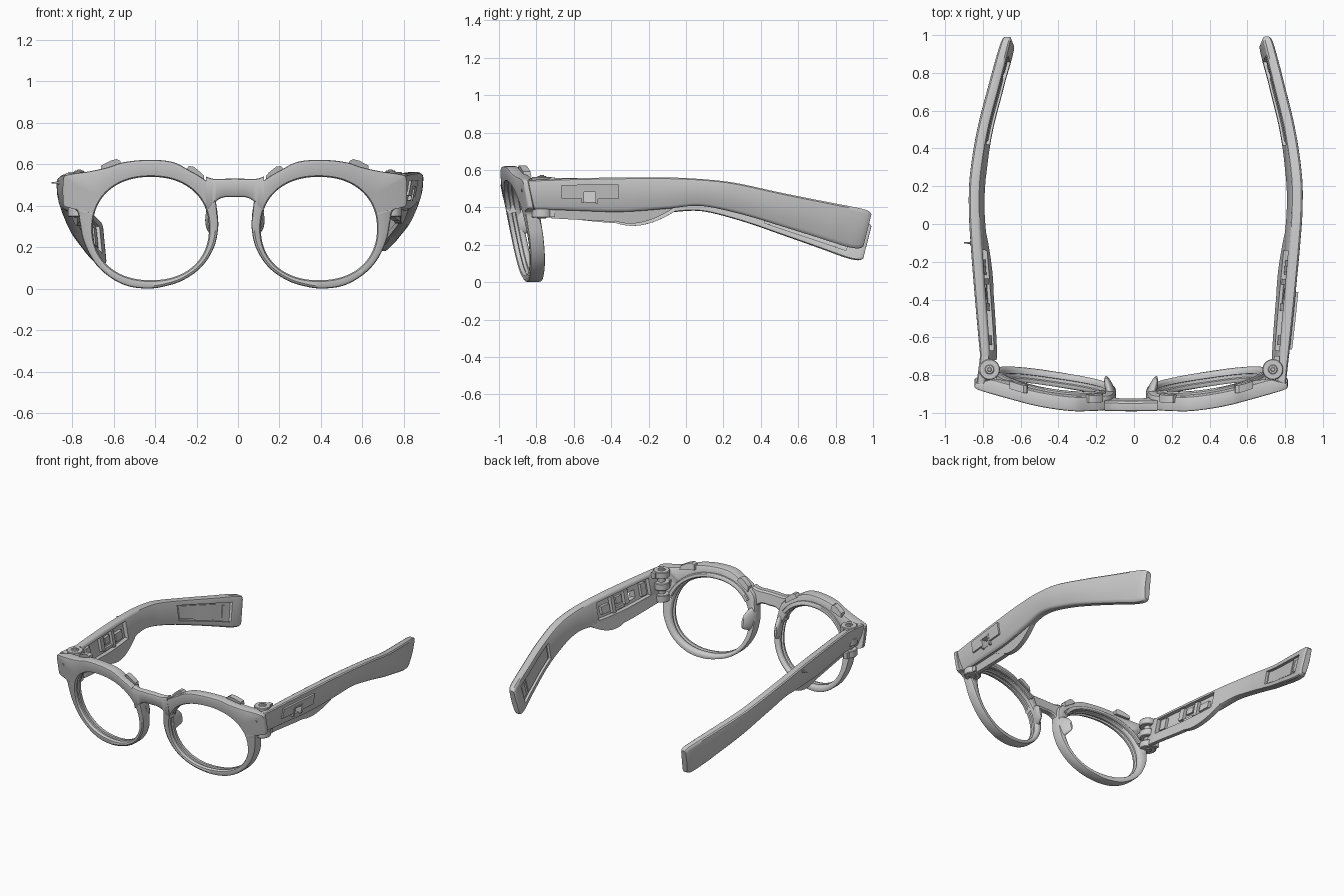
import bpy, bmesh
from math import sin, cos, pi, atan2
from mathutils import Vector

if "Cube" in bpy.data.objects:
    bpy.data.objects.remove(bpy.data.objects["Cube"])

XC = -0.015            # symmetry plane of the front frame
CU, CZ = 0.405, 0.289  # lens centre (half frame)


def loft(name, rings, cyclic=False):
    """Skin a list of closed rings; cap the ends unless cyclic."""
    bm = bmesh.new()
    vs = [[bm.verts.new(p) for p in r] for r in rings]
    n, m = len(vs), len(vs[0])
    for i in range(n if cyclic else n - 1):
        a, b = vs[i], vs[(i + 1) % n]
        for j in range(m):
            k = (j + 1) % m
            bm.faces.new((a[j], a[k], b[k], b[j]))
    if not cyclic:
        bm.faces.new(vs[0])
        bm.faces.new(vs[-1])
    bmesh.ops.recalc_face_normals(bm, faces=bm.faces)
    me = bpy.data.meshes.new(name)
    bm.to_mesh(me)
    bm.free()
    ob = bpy.data.objects.new(name, me)
    bpy.context.collection.objects.link(ob)
    return ob


def cut(ob, cutter):
    mod = ob.modifiers.new("cut", 'BOOLEAN')
    mod.operation, mod.solver, mod.object = 'DIFFERENCE', 'EXACT', cutter
    dg = bpy.context.evaluated_depsgraph_get()
    me = bpy.data.meshes.new_from_object(ob.evaluated_get(dg))
    ob.modifiers.clear()
    ob.data = me
    bpy.data.objects.remove(cutter)


def spline(keys, t):
    """Smooth interpolation of rows (t, values...)."""
    t = min(max(t, keys[0][0]), keys[-1][0])
    i = max(k for k in range(len(keys) - 1) if keys[k][0] <= t)
    h = keys[i + 1][0] - keys[i][0]
    s = (t - keys[i][0]) / h

    def tan(k, c):
        a, b = keys[max(k - 1, 0)], keys[min(k + 1, len(keys) - 1)]
        return (b[c] - a[c]) / (b[0] - a[0]) * h
    return [(2*s**3 - 3*s*s + 1) * keys[i][c] + (s**3 - 2*s*s + s) * tan(i, c)
            + (3*s*s - 2*s**3) * keys[i + 1][c] + (s**3 - s*s) * tan(i + 1, c)
            for c in range(1, len(keys[0]))]


# ---------- front frame (curved and tilted sheet) ----------
def F(u, z, d, side=1):
    d *= 1 - .6 * min(1, max(0, (u - .74) / .08))      # end pieces thin out
    return Vector((side * u + XC, -0.998 + 0.18*u*u + 0.2*(0.55 - z) + d, z))


def opening(th, grow=0.0):
    n = 2.2
    r = (abs(cos(th) / 0.28)**n + abs(sin(th) / 0.249)**n)**(-1 / n) + grow
    return Vector((CU + r*cos(th), CZ + r*sin(th)))


def prism(name, pts, d0, d1, side):
    return loft(name, [[F(u, z, d, side) for u, z in pts] for d in (d0, d1)])


OUT = [Vector(p) for p in (
    (.750, .33), (.758, .37), (.785, .388), (.82, .395), (.828, .41), (.828, .53), (.818, .546),
    (.70, .565), (.61, .585), (.54, .608), (.42, .62), (.30, .61), (.22, .57), (.16, .535),
    (.11, .49), (.092, .42), (.085, .36), (.08, .30), (.10, .20), (.16, .105), (.25, .04),
    (.34, .01), (.42, 0), (.52, .013), (.61, .06), (.68, .13), (.73, .23))]
outer = []
for i in range(len(OUT)):
    p0, p1, p2, p3 = (OUT[(i + k) % len(OUT)] for k in (-1, 0, 1, 2))
    l = (p2 - p1).length   # limit tangents so tight corners stay clean
    t1 = (p2 - p0).normalized() * l
    t2 = (p3 - p1).normalized() * l
    for k in range(5):
        s = k / 5
        outer.append((2*s**3 - 3*s*s + 1)*p1 + (s**3 - 2*s*s + s)*t1
                     + (3*s*s - 2*s**3)*p2 + (s**3 - s*s)*t2)


def rim_ring(p, side):
    q = opening(atan2(p.y - CZ, p.x - CU))
    v = p - q
    w = v.length
    v.normalize()
    prof = [(0, .016), (.006, .005), (w - .012, 0), (w - .003, .004), (w, .014), (w, .066),
            (w - .003, .076), (w - .012, .08), (.012, .08), (.004, .075), (0, .066),
            (0, .05), (.011, .046), (.011, .03), (0, .026)]
    return [F(*(q + v*a), d, side) for a, d in prof]


for side, tag in ((1, "right"), (-1, "left")):
    loft(tag + "_rim", [rim_ring(p, side) for p in outer], cyclic=True)
    # lens retaining rail behind the top of the rim, with two clip tabs
    loft(tag + "_lens_rail", [[F(*opening(th, g), d, side) for g, d in
         ((.010, .07), (.010, .090), (.016, .095), (.034, .095), (.04, .09), (.04, .07))]
        for th in [pi*(.1 + .72*k/40) for k in range(41)]])
    prism(tag + "_inner_clip", [(.15, .51), (.15, .544), (.165, .56), (.20, .588), (.222, .59),
                                (.24, .57)], .05, .09, side)
    prism(tag + "_outer_clip", [(.545, .58), (.552, .615), (.57, .624), (.60, .616), (.645, .592),
                                (.645, .565)], .06, .1, side)
    circle = [(.772 + .008*cos(a*pi/8), .49 + .008*sin(a*pi/8)) for a in range(16)]
    prism(tag + "_rivet", circle, -.002, .02, side)
    # nose pad fin
    rings = []
    for y, u, hw, z, hh in ((-.90, .106, .024, .335, .085), (-.88, .110, .026, .335, .08),
                            (-.85, .120, .022, .335, .065), (-.825, .128, .015, .33, .05),
                            (-.812, .132, .007, .325, .035)):
        rings.append([Vector((side*(u + hw*cos(a*pi/12)) + XC, y - .2*(hh*sin(a*pi/12)),
                              z + hh*sin(a*pi/12))) for a in range(24)])
    loft(tag + "_nose_pad", rings)

# bridge
BR = [(0, .44, .53), (.05, .44, .529), (.085, .425, .528), (.11, .395, .53), (.14, .37, .54)]
rings = []
for k in range(-20, 21):
    u = .14*k/20
    zb, zt = spline(BR, abs(u))
    rings.append([F(u, z, d) for z, d in (
        (zb + .012, 0), (zt - .012, 0), (zt - .003, .005), (zt, .014), (zt, .044), (zt - .01, .054),
        (zb + .01, .054), (zb, .044), (zb, .014), (zb + .003, .005))])
loft("bridge", rings)

# ---------- temples ----------
# rows: y, outer u, thickness, top z, bottom z
TEMPLE = [(-.845, .822, .045, .546, .392), (-.6, .85, .055, .555, .383),
          (-.35, .876, .058, .56, .376), (-.1, .899, .06, .56, .393), (.07, .910, .06, .552, .408),
          (.25, .908, .06, .533, .375), (.5, .872, .06, .48, .305), (.75, .812, .06, .43, .235),
          (.93, .765, .056, .395, .185), (.99, .745, .05, .378, .178)]


def T(u, y, z, side):
    """Temple space to world; the left one is turned in and dropped a little."""
    if side < 0:
        du, dy = u - .75, y + .77
        k = min(1, max(0, (y + .85) / .15))
        return Vector((-(.75 + du - .015*dy - .035*k) + XC, y + .015*du, z - .042*dy + .008))
    return Vector((u + XC, y, z))


def tp(y, f, g, side):
    """Point in a temple section: f 0 outer to 1 inner, g 0 top to 1 bottom."""
    uo, th, zt, zb = spline(TEMPLE, y)
    drop = g * (zt - zb)
    b = min(1, max(0, (y - .3) / .5))
    lean = .25 * min(1, max(0, (y - .4) / .5))
    return T(uo - f*th - (.2 - .1*b)*drop, y - lean*drop, zt - drop, side)


def slab(name, side, y0, y1, f0, f1, g0, g1, taper=0.0, n=14):
    rings = []
    for k in range(n + 1):
        s = k / n
        e = g1 - taper * abs(2*s - 1)**2
        rings.append([tp(y0 + (y1 - y0)*s, f, g, side) for f, g in
                      ((f0, g0), (f1, g0), (f1, e), (f0, e))])
    return loft(name, rings)


SEC = [(0, .1), (.05, .04), (.2, 0), (.8, 0), (.95, .03), (1, .08), (1, .92), (.95, .97), (.8, 1),
       (.2, 1), (.05, .96), (0, .9), (-.1, .6), (-.1, .4)]


def cyl(name, u, y, z0, z1, r, side, n=28):
    c = min(.004, (z1 - z0) / 4)
    return loft(name, [[Vector((side*(u + q*cos(2*pi*a/n)) + XC, y + q*sin(2*pi*a/n), z))
                        for a in range(n)]
                       for z, q in ((z0, r - c), (z0 + c, r), (z1 - c, r), (z1, r - c))])


def box(name, u0, u1, y0, y1, z0, z1, side):
    return loft(name, [[Vector((side*u + XC, y, z)) for u, y in
                        ((u0, y0), (u1, y0), (u1, y1), (u0, y1))] for z in (z0, z1)])


for side, tag in ((1, "right"), (-1, "left")):
    rings = []
    ys = [-.845 + 1.815*k/72 for k in range(73)] + [.985, .995]
    for y in ys:
        s = 1 if y < .975 else (.92 if y < .99 else .72)
        rings.append([tp(y, .5 + (f - .5)*s, .5 + (g - .5)*(s*.5 + .5), side) for f, g in SEC])
    temple = loft(tag + "_temple", rings)
    cut(temple, slab("c", side, -.67, -.14, .5, 1.6, .14, .84))     # electronics bay
    cut(temple, slab("c", side, .42, .9, .7, 1.6, .2, .82))         # tip recess
    slab(tag + "_tip_panel", side, .44, .8, .6, .82, .25, .77)
    slab(tag + "_tip_block", side, .83, .88, .6, .8, .3, .72)
    # parts in the bay
    for k, (y0, y1, g0, g1, f) in enumerate(((-.64, -.59, .25, .75, .85), (-.46, -.42, .2, .7, .9),
                                             (-.40, -.34, .3, .55, .8), (-.32, -.29, .2, .8, .92),
                                             (-.27, -.19, .4, .7, .85), (-.42, -.3, .68, .78, .75))):
        slab(f"{tag}_bay_part_{k}", side, y0, y1, .4, f, g0, g1, n=2)
    # lower inner housing
    slab(tag + "_lower_housing", side, -.72, -.38, .5, 1.0, .86, 1.28)
    slab(tag + "_lower_bulge", side, -.5, -.05, .45, 1.0, .84, 1.36, taper=.42)

    # hinge: three knuckles, pin, and lugs to frame and temple
    hu, hy = .75, -.77
    for k, (z0, z1) in enumerate(((.345, .395), (.43, .48), (.515, .562))):
        cyl(f"{tag}_hinge_knuckle_{k}", hu, hy, z0, z1, .055, side)
        if k == 1:
            box(tag + "_frame_lug", .71, .79, -.85, -.765, z0 + .003, z1 - .003, side)
        else:
            box(f"{tag}_temple_lug_{k}", .755, .785, -.80, -.70, z0 + .003, z1 - .003, side)
    cyl(tag + "_hinge_pin", hu, hy, .34, .568, .025, side)
    cyl(tag + "_hinge_screw", hu, hy, .56, .573, .012, side)

    if side == 1:
        # raised switch panel with a through slot
        panel = slab("switch_panel", 1, -.665, -.36, -.3, .2, .2, .63)
        cut(panel, slab("c", 1, -.545, -.485, -1, 2, .4, .72, n=2))
        cut(temple, slab("c", 1, -.545, -.485, -1, 2, .4, .72, n=2))
        slab("switch_tab", 1, -.56, -.47, -.38, .1, .36, .42, n=2)
        for y in (-.56, -.485):
            slab("switch_guide", 1, y, y + .015, -.36, .1, .4, .76, n=2)

# small pin sticking out of the left temple
loft("side_pin", [[Vector((x, -.1 + r*cos(a*pi/6), .51 + r*sin(a*pi/6))) for a in range(12)]
                  for x, r in ((-.81, .005), (-.858, .005), (-.858, .01), (-.868, .01),
                               (-.868, .005), (-.9, .004))])

# smooth shading with sharp edges
bpy.ops.object.select_all(action='DESELECT')
for ob in bpy.data.objects:
    ob.select_set(True)
    bpy.context.view_layer.objects.active = ob
bpy.ops.object.shade_smooth_by_angle(angle=0.6)
